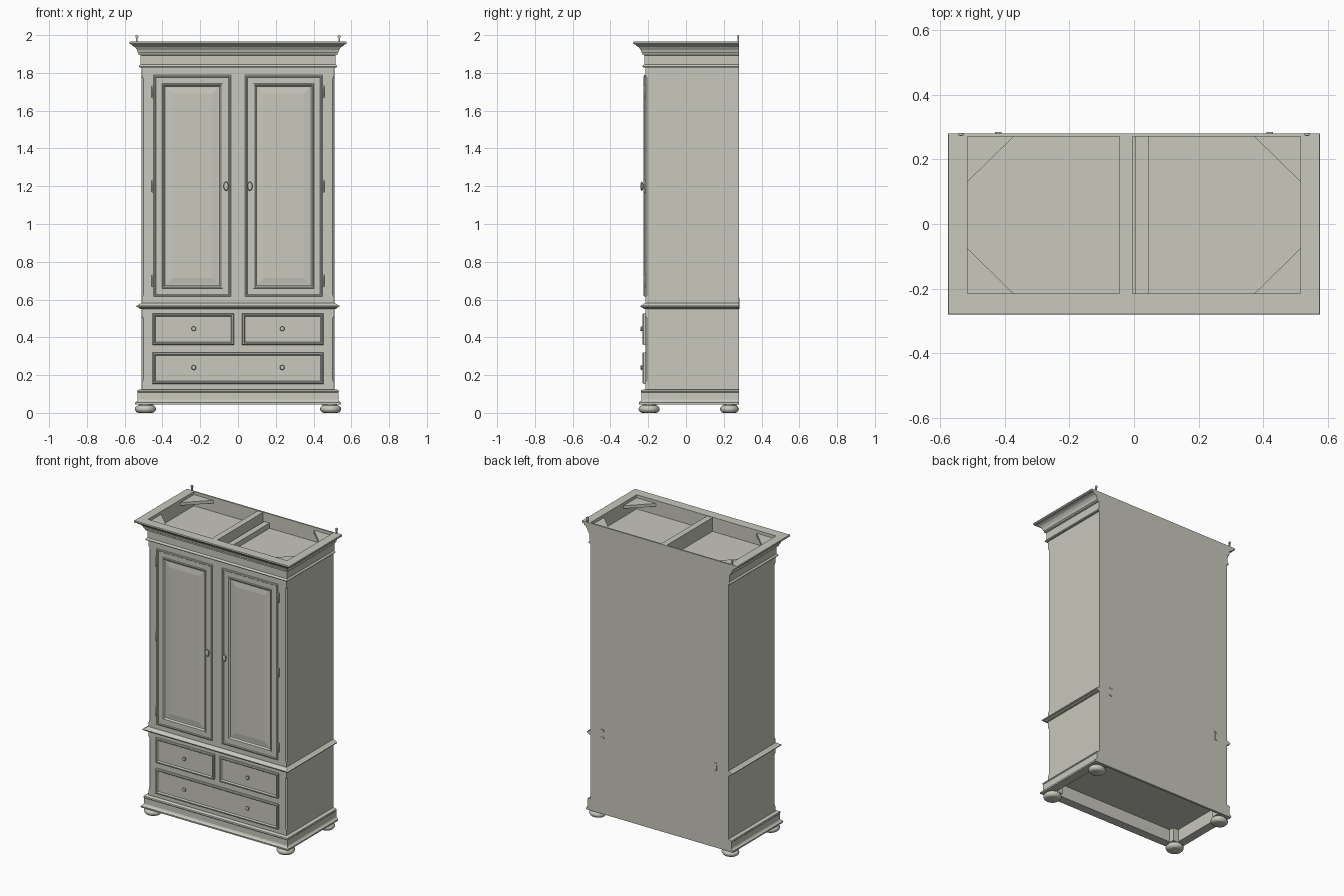
import bpy, bmesh, math
from mathutils import Matrix

if "Cube" in bpy.data.objects:
    bpy.data.objects.remove(bpy.data.objects["Cube"])

paint = bpy.data.materials.new("warm_grey_paint")
paint.diffuse_color = (0.58, 0.58, 0.51, 1)
paint.use_nodes = True
paint.node_tree.nodes["Principled BSDF"].inputs["Base Color"].default_value = paint.diffuse_color
W, F, B = 0.51, -0.215, 0.28        # body half width, front and back


def finish(name, bm, smooth=False):
    bmesh.ops.recalc_face_normals(bm, faces=bm.faces[:])
    me = bpy.data.meshes.new(name)
    bm.to_mesh(me)
    bm.free()
    me.materials.append(paint)
    ob = bpy.data.objects.new(name, me)
    bpy.context.scene.collection.objects.link(ob)
    if smooth:
        bpy.ops.object.select_all(action='DESELECT')
        ob.select_set(True)
        bpy.context.view_layer.objects.active = ob
        bpy.ops.object.shade_smooth_by_angle(angle=math.radians(40))
    return ob


def loft(name, rings, first=True, last=True, smooth=False):
    bm = bmesh.new()
    vs = [[bm.verts.new(p) for p in r] for r in rings]
    n = len(vs[0])
    for a, b in zip(vs, vs[1:]):
        for i in range(n):
            bm.faces.new((a[i], a[(i + 1) % n], b[(i + 1) % n], b[i]))
    if first:
        bm.faces.new(vs[0])
    if last:
        bm.faces.new(vs[-1])
    return finish(name, bm, smooth)


def rect(x0, x1, y0, y1, z):
    return [(x0, y0, z), (x1, y0, z), (x1, y1, z), (x0, y1, z)]


def wrap(o, z):
    """Ring round front and sides, flush at the back."""
    return rect(-W - o, W + o, F - o, B, z)


def box(name, x0, x1, y0, y1, z0, z1):
    return loft(name, [rect(x0, x1, y0, y1, z0), rect(x0, x1, y0, y1, z1)])


def panel(name, x0, x1, z0, z1, steps):
    """Front panel from nested rectangles: (inset, height above body)."""
    return loft(name, [[(x0 + i, F - h, z0 + i), (x1 - i, F - h, z0 + i),
                        (x1 - i, F - h, z1 - i), (x0 + i, F - h, z1 - i)]
                       for i, h in steps])


def lathe(name, prof, loc, rot=None, scale=(1, 1, 1), seg=24):
    ob = loft(name, [[(r * math.cos(2 * math.pi * k / seg), r * math.sin(2 * math.pi * k / seg), z)
                      for k in range(seg)] for r, z in prof], smooth=True)
    m = Matrix.Translation(loc) @ (rot or Matrix.Identity(4)) @ Matrix.Diagonal((*scale, 1))
    ob.data.transform(m)
    return ob


# Carcass with stopped chamfers on the front corners
def carcass(c, z):
    return [(-W + c, F, z), (W - c, F, z), (W, F + c, z), (W, B, z), (-W, B, z), (-W, F + c, z)]


s, c = 0.0005, 0.009
loft("carcass", [carcass(a, z) for a, z in (
    (s, 0.11), (s, 0.16), (c, 0.175), (c, 0.50), (s, 0.515), (s, 0.61), (c, 0.625),
    (c, 1.77), (s, 1.785), (s, 1.845))], first=False)

# Cornice with the open, sunken top
cornice = [(0, 1.828), (0.012, 1.829), (0.015, 1.834), (0.012, 1.84), (0.006, 1.845),
           (0.006, 1.893), (0.016, 1.896), (0.016, 1.905), (0.021, 1.909), (0.025, 1.922),
           (0.035, 1.936), (0.05, 1.944), (0.05, 1.95), (0.062, 1.952), (0.065, 1.958),
           (0.063, 1.965)]
loft("cornice", [wrap(o, z) for o, z in cornice] +
     [rect(-0.515, 0.515, F, 0.27, z) for z in (1.965, 1.87)])

# Top rails and corner braces
box("top_centre_rail", -0.045, -0.005, F, 0.27, 1.87, 1.962)
box("top_low_rail", 0.005, 0.045, F, 0.27, 1.87, 1.905)
for sx in (-1, 1):
    for n, yc, d in (("back", 0.27, -1), ("front", F, 1)):
        loft(f"{n}_corner_brace", [[(sx * 0.515, yc, z), (sx * 0.372, yc, z),
                                    (sx * 0.515, yc + d * 0.14, z)] for z in (1.925, 1.945)])

# Waist moulding
loft("waist_moulding", [wrap(o, z) for o, z in (
    (0, 0.55), (0.012, 0.552), (0.016, 0.558), (0.026, 0.561), (0.027, 0.567),
    (0.018, 0.571), (0.008, 0.579), (0, 0.581))])

# Plinth, hollow underneath
loft("plinth", [rect(-0.485, 0.485, -0.19, 0.265, z) for z in (0.13, 0.045)] +
     [wrap(o, z) for o, z in ((0.034, 0.045), (0.035, 0.055), (0.024, 0.063), (0.021, 0.07),
                              (0.021, 0.108), (0.024, 0.112), (0.022, 0.12), (0.012, 0.124),
                              (0, 0.125))], last=False)

# Bun feet and the posts that hold them
bun = [(0.035, 0), (0.046, 0.003), (0.054, 0.012), (0.056, 0.02), (0.054, 0.028),
       (0.046, 0.037), (0.036, 0.04), (0.034, 0.046)]
for sx in (-1, 1):
    for n, y, sc in (("front", -0.195, 1), ("back", 0.23, 0.89)):
        lathe(f"{n}_foot", bun, (sx * 0.49, y, 0), scale=(1, sc, 1))
        box(f"{n}_foot_post", sx * 0.47 - 0.025, sx * 0.47 + 0.025, y - 0.01, y + 0.04, 0.04, 0.13)

# Doors: raised bead, flat stile, inner moulding, fielded panel
door = [(0, 0), (0, 0.006), (0.004, 0.009), (0.009, 0.009), (0.012, 0.005), (0.044, 0.005),
        (0.046, 0.011), (0.052, 0.011), (0.058, 0.004), (0.06, 0.001), (0.068, 0.001),
        (0.098, 0.005)]
drawer = [(0, 0), (0, 0.01), (0.004, 0.015), (0.01, 0.015), (0.014, 0.009), (0.016, 0.006)]
forward = Matrix.Rotation(math.radians(90), 4, 'X')      # local z -> -y
knob = [(0.006, 0), (0.006, 0.008), (0.011, 0.011), (0.0135, 0.016), (0.011, 0.021), (0.005, 0.023)]
for sx in (-1, 1):
    x0, x1 = sorted((sx * 0.447, sx * 0.037))
    panel("door", x0, x1, 0.615, 1.788, door)
    lathe("door_handle", knob, (sx * 0.063, F - 0.003, 1.2), forward, (1, 1.8, 1))
    for z in (0.70, 1.20, 1.70):
        lathe("door_hinge", [(0.003, -0.033), (0.005, -0.03), (0.005, 0.03), (0.003, 0.033)],
              (sx * 0.452, F - 0.003, z), seg=10)
    x0, x1 = sorted((sx * 0.452, sx * 0.021))
    panel("small_drawer", x0, x1, 0.36, 0.526, drawer)
    for z in (0.445, 0.24):
        lathe("drawer_knob", knob, (sx * 0.234, F - 0.004, z), forward, (0.95, 0.95, 1))
panel("wide_drawer", -0.452, 0.452, 0.154, 0.32, drawer)

# Wall hooks on the top corners and joining brackets on the back
for sx in (-1, 1):
    x = sx * 0.535
    box("wall_hook_plate", x - 0.004, x + 0.004, 0.272, 0.281, 1.93, 1.985)
    lathe("wall_hook_eye", [(0.008, -0.004), (0.008, 0.004)], (x, 0.277, 1.992), forward, seg=16)
    x = sx * 0.42
    box("back_bracket", x - 0.004, x + 0.004, 0.279, 0.283, 0.555, 0.605)
    for z in (0.555, 0.605):
        box("back_bracket_tab", x - 0.01, x + 0.01, 0.279, 0.284, z - 0.006, z + 0.006)
